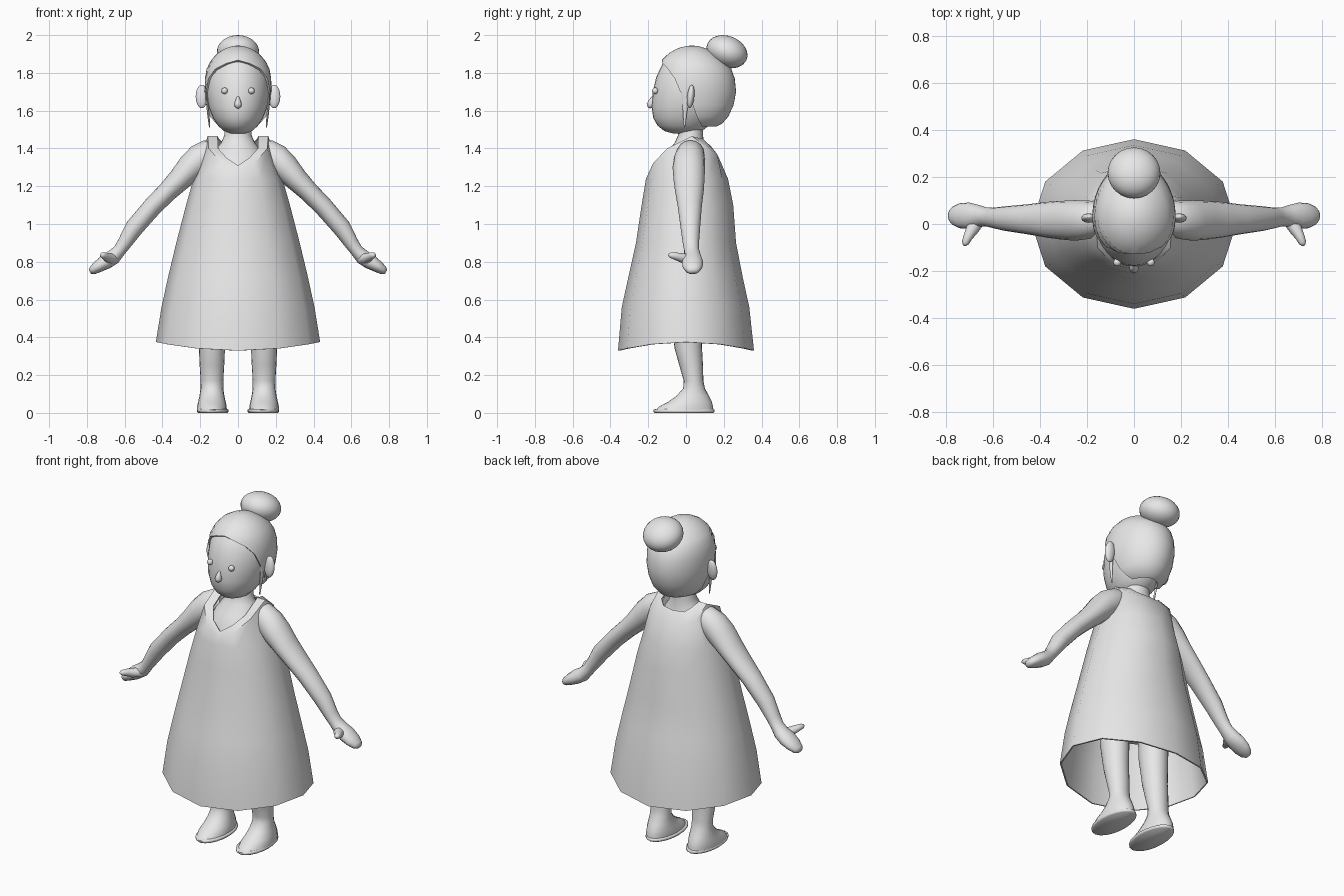
import bpy, bmesh, math
from mathutils import Vector

X, Y, Z = Vector((1, 0, 0)), Vector((0, 1, 0)), Vector((0, 0, 1))

grey = bpy.data.materials.new("plain grey")
grey.diffuse_color = (0.8, 0.8, 0.8, 1)


def finish(ob, mirror=False, thickness=0, angle=60):
    """Material, modifiers and shading shared by every part."""
    ob.data.materials.clear()
    ob.data.materials.append(grey)
    bpy.ops.object.select_all(action='DESELECT')
    ob.select_set(True)
    bpy.context.view_layer.objects.active = ob
    if thickness:
        m = ob.modifiers.new("thickness", 'SOLIDIFY')
        m.thickness, m.offset = thickness, -1
        bpy.ops.object.modifier_apply(modifier=m.name)
    if mirror:
        m = ob.modifiers.new("mirror", 'MIRROR')
        m.use_mirror_merge = False
        bpy.ops.object.modifier_apply(modifier=m.name)
    bpy.ops.object.shade_smooth_by_angle(angle=math.radians(angle))
    return ob


def skin(name, rings, closed=True, caps=True, **kw):
    """Bridge a stack of point rings with quads."""
    bm = bmesh.new()
    rows = [[bm.verts.new(p) for p in ring] for ring in rings]
    n = len(rows[0])
    for a, b in zip(rows, rows[1:]):
        for i in range(n if closed else n - 1):
            j = (i + 1) % n
            bm.faces.new((a[i], a[j], b[j], b[i]))
    if caps:
        bm.faces.new(rows[0][::-1])
        bm.faces.new(rows[-1])
    bmesh.ops.remove_doubles(bm, verts=bm.verts, dist=0.0005)
    if caps:
        bmesh.ops.recalc_face_normals(bm, faces=bm.faces)
    me = bpy.data.meshes.new(name)
    bm.to_mesh(me)
    bm.free()
    ob = bpy.data.objects.new(name, me)
    bpy.context.collection.objects.link(ob)
    return finish(ob, **kw)


def limb(name, stations, side, seg=16, **kw):
    """Tube through (x, y, z, half thickness, half width along side)."""
    pts = [Vector(s[:3]) for s in stations]
    rings = []
    for k, s in enumerate(stations):
        t = (pts[min(k + 1, len(pts) - 1)] - pts[max(k - 1, 0)]).normalized()
        v = (side - t * side.dot(t)).normalized()
        u = v.cross(t)
        rings.append([pts[k] + u * s[3] * math.cos(a) + v * s[4] * math.sin(a)
                      for a in (2 * math.pi * i / seg for i in range(seg))])
    return skin(name, rings, **kw)


def stack(name, levels, cx=0, seg=24, **kw):
    """Upright form from levels of (z, half width, front y, back y)."""
    rings = []
    for z, rx, yf, yb in levels:
        rings.append([(cx + rx * math.cos(a), (yf + yb) / 2 + (yb - yf) / 2 * math.sin(a), z)
                      for a in (2 * math.pi * i / seg for i in range(seg))])
    return skin(name, rings, **kw)


def ball(name, loc, size, tilt=(0, 0, 0), seg=16, **kw):
    bpy.ops.mesh.primitive_uv_sphere_add(segments=seg, ring_count=seg * 3 // 4,
                                         radius=1, location=loc, rotation=tilt)
    ob = bpy.context.object
    ob.name, ob.scale = name, size
    bpy.ops.object.transform_apply(location=True, rotation=True, scale=True)
    return finish(ob, **kw)


# Dress: twelve-sided flared skirt with a wavy hem
dress = []
for k, (z, rx, yf, yb) in enumerate([
        (0.375, 0.435, 0.36, 0.36), (0.56, 0.405, 0.34, 0.335), (0.72, 0.37, 0.305, 0.30),
        (0.9, 0.327, 0.265, 0.265), (1.1, 0.275, 0.235, 0.25), (1.24, 0.235, 0.212, 0.222)]):
    ring = []
    for i in range(12):
        a = math.pi * (i / 6 - 0.5)
        s = math.sin(a)
        ring.append((rx * math.cos(a), s * (yb if s > 0 else yf),
                     z - (0.045 * s * s if k == 0 else 0)))
    dress.append(ring)
# Dress top: shoulder edge, then pointed neckline, listed front to back
for half in (
        [(0, -.19, 1.285), (.085, -.175, 1.32), (.155, -.10, 1.40), (.16, .03, 1.465),
         (.155, .12, 1.40), (.085, .165, 1.37), (0, .17, 1.36)],
        [(0, -.172, 1.31), (.06, -.145, 1.35), (.105, -.085, 1.40), (.108, .03, 1.465),
         (.10, .09, 1.45), (.07, .115, 1.425), (0, .125, 1.42)]):
    dress.append(half + [(-x, y, z) for x, y, z in half[5:0:-1]])
skin("dress", dress, caps=False, thickness=0.008, angle=50)

# Torso and neck
stack("torso", [(0.62, .15, -.12, .12), (0.7, .21, -.16, .16), (1.0, .21, -.17, .18),
                (1.2, .19, -.175, .175), (1.3, .165, -.155, .145), (1.38, .13, -.10, .105),
                (1.43, .09, -.06, .095), (1.47, .072, -.042, .09), (1.54, .07, -.04, .09)])

# Arms with mitten hands
limb("arm", [(.10, .025, 1.39, .05, .055), (.15, .025, 1.375, .075, .072),
             (.20, .018, 1.345, .08, .082), (.25, .015, 1.30, .074, .086),
             (.31, .016, 1.235, .062, .082), (.37, .018, 1.175, .054, .076),
             (.45, .02, 1.095, .051, .064), (.548, .023, .982, .049, .052),
             (.60, .026, .90, .038, .043), (.628, .03, .86, .034, .040),
             (.66, .035, .825, .040, .046), (.70, .035, .80, .040, .056),
             (.74, .035, .775, .032, .053), (.77, .035, .755, .024, .038),
             (.784, .035, .747, .012, .020)], Y, mirror=True)
limb("thumb", [(.66, .02, .815, .03, .028), (.685, -.02, .82, .028, .026),
               (.705, -.055, .83, .02, .02), (.716, -.08, .835, .016, .015),
               (.72, -.092, .837, .006, .006)], Z, seg=10, mirror=True)

# Legs running into rounded feet, with thin soles
stack("leg", [(.015, .079, -.16, .145), (.035, .078, -.14, .143), (.058, .073, -.095, .137),
              (.09, .066, -.05, .122), (.13, .06, -.015, .10), (.17, .06, -.012, .092),
              (.25, .065, -.035, .09), (.34, .069, -.06, .085), (.5, .078, -.085, .085),
              (.8, .088, -.09, .09)], cx=.138, seg=20, mirror=True)
stack("sole", [(0, .078, -.165, .145), (.006, .084, -.173, .152), (.016, .084, -.173, .152),
               (.02, .078, -.165, .145)], cx=.134, seg=20, mirror=True)

# Head
stack("head", [(1.48, .04, -.07, .05), (1.492, .075, -.115, .085), (1.52, .105, -.15, .12),
               (1.56, .132, -.173, .16), (1.62, .156, -.182, .20), (1.70, .167, -.176, .22),
               (1.78, .163, -.157, .22), (1.86, .13, -.118, .18), (1.91, .07, -.06, .11)],
      seg=32)

# Hair cap: levels of (z, half width, full front y, back y, hairline y)
hair, mid = [], 0.03
for z, rx, yf, yb, line in [
        (1.515, .09, -.10, .16, .085), (1.53, .12, -.12, .19, .075), (1.57, .15, -.15, .225, .055),
        (1.63, .168, -.17, .252, .035), (1.70, .177, -.175, .265, -.03),
        (1.77, .176, -.167, .258, -.06), (1.82, .167, -.152, .24, -.095),
        (1.85, .153, -.138, .217, -.123), (1.868, .142, -.128, .20, -.128),
        (1.905, .108, -.09, .155, -.09), (1.93, .066, -.045, .105, -.045),
        (1.942, .03, .0, .065, .0), (1.945, .0001, mid, mid, mid)]:
    r = mid - yf
    a0 = -math.asin(max(-1, min(1, (mid - line) / r))) if r > 1e-6 else -math.pi / 2
    ring = []
    for i in range(33):
        a = a0 + (math.pi - 2 * a0) * i / 32
        s = math.sin(a)
        ring.append((rx * math.cos(a), mid + s * ((yb - mid) if s > 0 else r), z))
    hair.append(ring)
skin("hair", hair, closed=False, caps=False, thickness=0.014)
ball("hair_bun", (0, .217, 1.912), (.112, .112, .083), (math.radians(-22), 0, 0), seg=24)
limb("hair_strand", [(.15, -.008, 1.51, .003, .003), (.157, -.006, 1.58, .006, .010),
                     (.164, -.002, 1.66, .007, .018), (.166, -.005, 1.72, .006, .022)],
     Y, seg=8, mirror=True)

# Ears and face details
ball("ear", (.192, .025, 1.675), (.032, .019, .062), (math.radians(-6), 0, 0), mirror=True)
ball("eye", (.071, -.163, 1.705), (.017, .017, .017), seg=12, mirror=True)
limb("nose", [(0, -.174, 1.674, .006, .006), (0, -.182, 1.655, .013, .014),
              (0, -.186, 1.635, .02, .022), (0, -.185, 1.622, .017, .018),
              (0, -.182, 1.615, .008, .009)], Y, seg=12)
